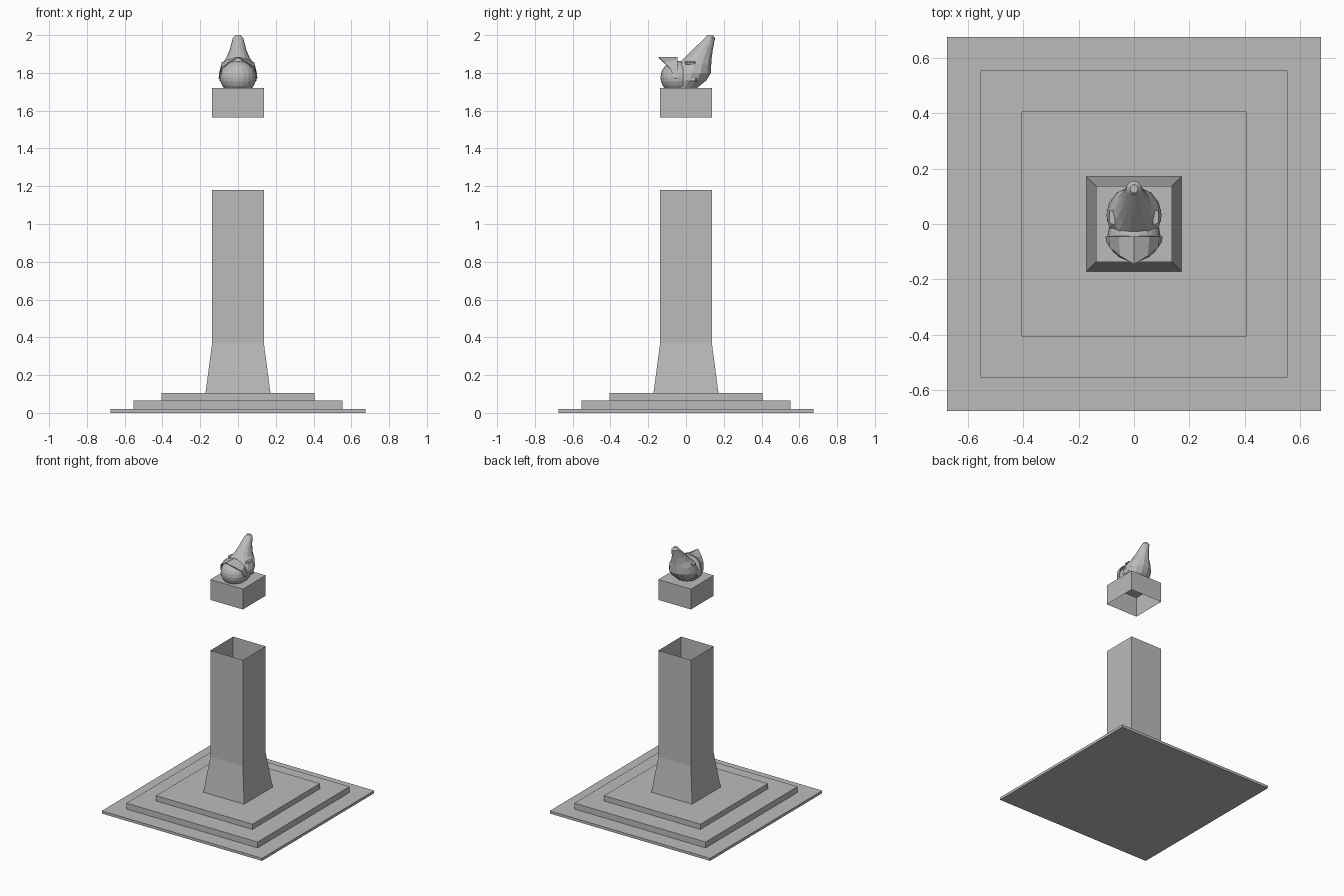
import bpy, bmesh, math
from mathutils import Vector

if "Cube" in bpy.data.objects:
    bpy.data.objects.remove(bpy.data.objects["Cube"], do_unlink=True)

stone = bpy.data.materials.new("grey_stone")
stone.use_nodes = True
stone.diffuse_color = (0.5, 0.5, 0.5, 1)
stone.node_tree.nodes["Principled BSDF"].inputs["Base Color"].default_value = (0.5, 0.5, 0.5, 1)


def finish(name, bm, recalc=True):
    if recalc:
        bmesh.ops.recalc_face_normals(bm, faces=bm.faces)
    mesh = bpy.data.meshes.new(name)
    bm.to_mesh(mesh)
    bm.free()
    mesh.materials.append(stone)
    obj = bpy.data.objects.new(name, mesh)
    bpy.context.collection.objects.link(obj)
    return obj


def loft(name, rings, bottom=True, top=True):
    """Join rings of equal point count, with optional end caps."""
    bm = bmesh.new()
    loops = [[bm.verts.new(p) for p in ring] for ring in rings]
    n = len(loops[0])
    for a, b in zip(loops, loops[1:]):
        for i in range(n):
            j = (i + 1) % n
            bm.faces.new((a[i], a[j], b[j], b[i]))
    if bottom:
        bm.faces.new(loops[0][::-1])
    if top:
        bm.faces.new(loops[-1])
    return finish(name, bm, recalc=False)


def square(r, z):
    return [(-r, -r, z), (r, -r, z), (r, r, z), (-r, r, z)]


# Stepped base
for name, r, z0, z1 in (("lower_step", 0.675, 0, 0.02),
                        ("middle_step", 0.553, 0.02, 0.065),
                        ("upper_step", 0.406, 0.065, 0.105)):
    loft(name, [square(r, z0), square(r, z1)])

# Hollow shaft with flared foot, and the floating open-bottomed block
loft("shaft", [square(0.172, 0.105), square(0.137, 0.37), square(0.137, 1.18)],
     bottom=False, top=False)
loft("head_block", [square(0.137, 1.565), square(0.137, 1.72)], bottom=False)


# Head rising to a blunt horn at the back: z, front y, back y, half width
def oval(z, front, back, w, n=14):
    mid, half = (front + back) / 2, (back - front) / 2
    return [(w * math.cos(math.tau * i / n), mid + half * math.sin(math.tau * i / n), z)
            for i in range(n)]


sections = [(1.72, -0.08, 0.06, 0.075), (1.76, -0.08, 0.11, 0.096),
            (1.80, -0.07, 0.135, 0.1), (1.845, -0.045, 0.136, 0.088),
            (1.88, -0.01, 0.138, 0.062), (1.92, 0.03, 0.143, 0.045),
            (1.96, 0.073, 0.15, 0.034), (1.985, 0.1, 0.155, 0.028),
            (2.0, 0.112, 0.142, 0.014)]
loft("head", [oval(*s) for s in sections])

# Rounded face dome, cut flat where it rests on the block
bm = bmesh.new()
bmesh.ops.create_uvsphere(bm, u_segments=20, v_segments=12, radius=1)
for v in bm.verts:
    v.co = Vector((v.co.x * 0.096, v.co.y * 0.09 - 0.045, v.co.z * 0.088 + 1.776))
bmesh.ops.bisect_plane(bm, geom=bm.verts[:] + bm.edges[:] + bm.faces[:],
                       plane_co=(0, 0, 1.72), plane_no=(0, 0, -1), clear_outer=True)
dome = finish("face_dome", bm)

# Pointed visor over the face, one half mirrored
rim = [(0, -0.045, 1.885), (0.055, -0.045, 1.872), (0.087, -0.045, 1.845), (0.103, -0.045, 1.77)]
lip = [(0, -0.145, 1.885), (0.05, -0.115, 1.855), (0.088, -0.085, 1.825), (0.1, -0.065, 1.775)]
bm = bmesh.new()
a = [bm.verts.new(p) for p in rim]
b = [bm.verts.new(p) for p in lip]
for i in range(3):
    bm.faces.new((a[i], b[i], b[i + 1], a[i + 1]))
visor = finish("visor", bm)
visor.modifiers.new("mirror", "MIRROR").use_clip = True
solid = visor.modifiers.new("thickness", "SOLIDIFY")
solid.thickness = 0.006

# Small cheek plates and brow ridges on each side
for side, s in (("left", 1), ("right", -1)):
    for part, loc, size in (("cheek", (0.09, 0.03, 1.765), (0.016, 0.06, 0.02)),
                            ("brow", (0.078, 0.025, 1.852), (0.02, 0.06, 0.016))):
        bm = bmesh.new()
        bmesh.ops.create_cube(bm, size=1)
        for v in bm.verts:
            taper = 0.7 if v.co.x * s > 0 else 1
            v.co = Vector((v.co.x * size[0] + s * loc[0],
                           v.co.y * size[1] * taper + loc[1],
                           v.co.z * size[2] * taper + loc[2]))
        finish(f"{side}_{part}", bm)
